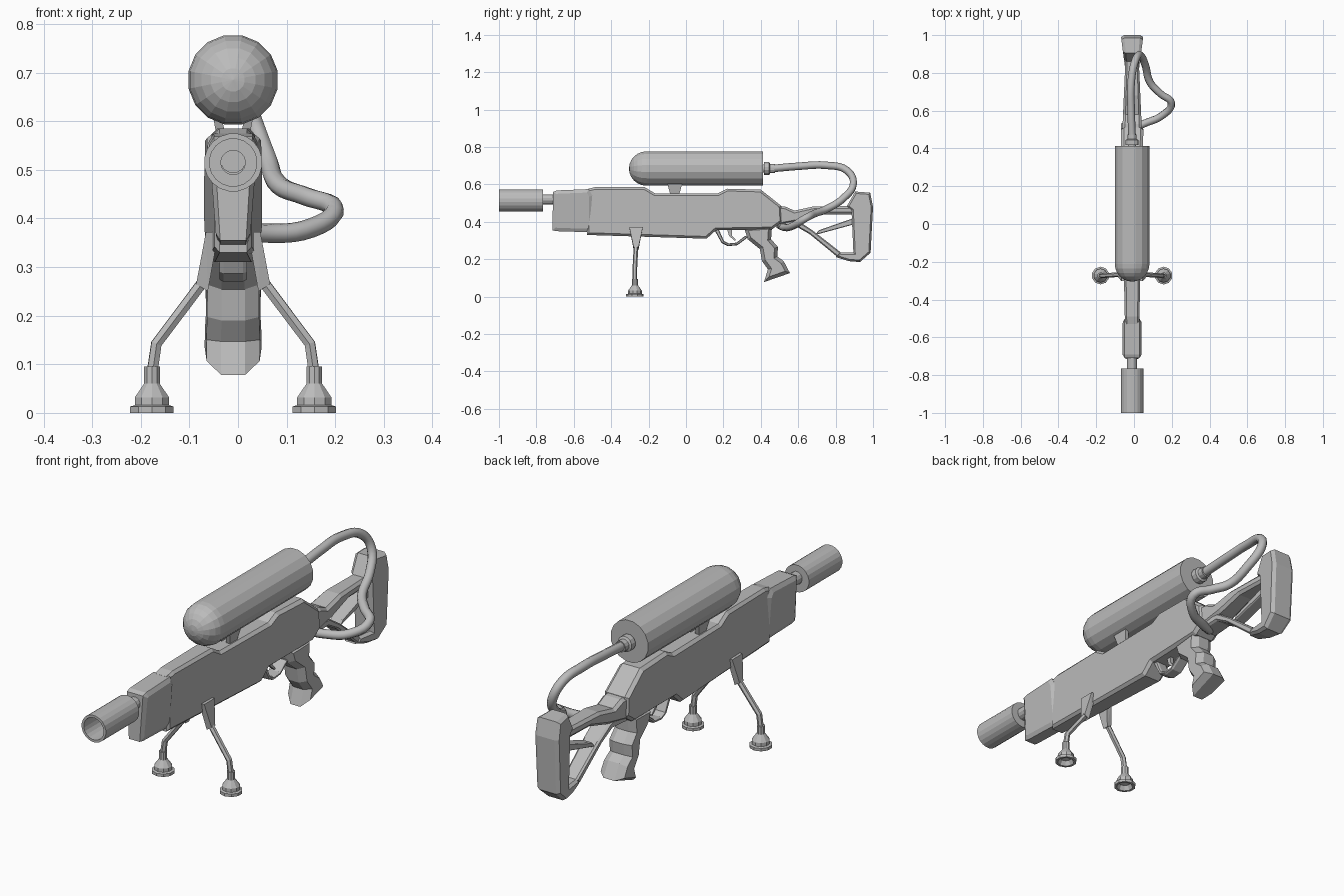
import bpy, bmesh, math
from mathutils import Vector

if "Cube" in bpy.data.objects:
    bpy.data.objects.remove(bpy.data.objects["Cube"])

CX = -0.01  # centre plane of the gun
GREY = bpy.data.materials.new("dark_grey")
GREY.diffuse_color = (0.5, 0.5, 0.5, 1)
GREY.use_nodes = True
GREY.node_tree.nodes["Principled BSDF"].inputs["Base Color"].default_value = GREY.diffuse_color


def finish(name, bm):
    bmesh.ops.remove_doubles(bm, verts=bm.verts, dist=1e-5)
    bmesh.ops.recalc_face_normals(bm, faces=bm.faces)
    me = bpy.data.meshes.new(name)
    bm.to_mesh(me)
    bm.free()
    me.materials.append(GREY)
    ob = bpy.data.objects.new(name, me)
    bpy.context.collection.objects.link(ob)
    return ob


def plate(name, pts, w0, w1=None, t=0.02, d=0.02, low=1.0):
    """Side profile (y, z) given thickness; half width goes w0 -> w1 along y, rims chamfered.
    low narrows the width towards the bottom."""
    w1 = w0 if w1 is None else w1
    bm = bmesh.new()
    rings = [[bm.verts.new((x, y, z)) for y, z in pts] for x in (-(w0 - d), w0 - d)]
    n = len(pts)
    caps = [bm.faces.new(r) for r in rings]
    for i in range(n):
        j = (i + 1) % n
        bm.faces.new((rings[0][i], rings[0][j], rings[1][j], rings[1][i]))
    bmesh.ops.recalc_face_normals(bm, faces=bm.faces)
    if t > 0:
        for c in caps:
            bmesh.ops.inset_region(bm, faces=[c], thickness=t, depth=0, use_even_offset=True)
            s = math.copysign(1, c.verts[0].co.x)
            for v in c.verts:
                v.co.x = s * w0
    ys, zs = [p[0] for p in pts], [p[1] for p in pts]
    for v in bm.verts:
        f = (v.co.y - min(ys)) / (max(ys) - min(ys))
        g = (v.co.z - min(zs)) / (max(zs) - min(zs))
        v.co.x = v.co.x * (w0 + (w1 - w0) * f) / w0 * (low + (1 - low) * g) + CX
    return finish(name, bm)


def lathe(name, prof, n, centre, axis='Y', closed=False):
    """Spin (radius, position) pairs about an axis through centre."""
    bm = bmesh.new()
    rings = []
    for r, p in prof:
        ring = []
        for k in range(n):
            a = 2 * math.pi * (k + 0.5) / n
            u, v = r * math.cos(a), r * math.sin(a)
            co = (u, p, v) if axis == 'Y' else (u, v, p)
            ring.append(bm.verts.new(Vector(co) + Vector(centre)))
        rings.append(ring)
    pairs = list(zip(rings, rings[1:]))
    if closed:
        pairs.append((rings[-1], rings[0]))
    for a, b in pairs:
        for k in range(n):
            j = (k + 1) % n
            bm.faces.new((a[k], a[j], b[j], b[k]))
    if not closed:
        for r in (rings[0], rings[-1]):
            bm.faces.new(r)
    bmesh.ops.dissolve_degenerate(bm, dist=1e-5, edges=bm.edges)
    return finish(name, bm)


def hull(name, pts):
    bm = bmesh.new()
    for p in pts:
        bm.verts.new(p)
    bmesh.ops.convex_hull(bm, input=bm.verts)
    return finish(name, bm)


def tube(name, pts, r, smooth=False, res=1):
    cu = bpy.data.curves.new(name, 'CURVE')
    cu.dimensions = '3D'
    cu.bevel_depth, cu.use_fill_caps = r, True
    cu.bevel_resolution = res
    cu.materials.append(GREY)
    if smooth:
        sp = cu.splines.new('BEZIER')
        sp.bezier_points.add(len(pts) - 1)
        for b, p in zip(sp.bezier_points, pts):
            b.co = p
            b.handle_left_type = b.handle_right_type = 'AUTO'
        sp.resolution_u = 5
    else:
        sp = cu.splines.new('POLY')
        sp.points.add(len(pts) - 1)
        for b, p in zip(sp.points, pts):
            b.co = (*p, 1)
    sp.use_smooth = smooth
    ob = bpy.data.objects.new(name, cu)
    bpy.context.collection.objects.link(ob)
    bpy.ops.object.select_all(action='DESELECT')
    ob.select_set(True)
    bpy.context.view_layer.objects.active = ob
    bpy.ops.object.convert(target='MESH')


# Muzzle shroud (hollow) and barrel
lathe("muzzle_shroud", [(0.06, -1), (0.06, -0.765), (0.025, -0.765), (0.025, -0.785),
                        (0.049, -0.785), (0.049, -1)], 20, (CX, 0, 0.515), closed=True)
lathe("barrel", [(0.027, -0.78), (0.027, -0.6)], 12, (CX, 0, 0.52))

# Fore end and receiver
plate("fore_end", [(-0.715, 0.355), (-0.71, 0.56), (-0.69, 0.568), (-0.52, 0.575),
                   (-0.5, 0.54), (-0.5, 0.36), (-0.53, 0.345), (-0.69, 0.35)],
      0.052, t=0.018, d=0.012, low=0.65)
plate("receiver", [(-0.53, 0.33), (-0.53, 0.575), (-0.49, 0.585), (-0.22, 0.585),
                   (-0.165, 0.552), (0.17, 0.552), (0.22, 0.577), (0.40, 0.572),
                   (0.51, 0.485), (0.515, 0.40), (0.46, 0.36), (0.16, 0.355), (0.11, 0.31)],
      0.038, 0.06, t=0.012, d=0.01)

# Grip, trigger guard and trigger
plate("grip", [(0.31, 0.37), (0.33, 0.307), (0.395, 0.254), (0.406, 0.19), (0.438, 0.147),
               (0.417, 0.078), (0.556, 0.126), (0.522, 0.19), (0.488, 0.215),
               (0.492, 0.265), (0.455, 0.307), (0.46, 0.38)], 0.048, 0.06, t=0.018, d=0.026)
plate("trigger_guard", [(0.15, 0.36), (0.19, 0.287), (0.225, 0.27), (0.275, 0.275), (0.335, 0.32),
                        (0.315, 0.325), (0.27, 0.289), (0.228, 0.285), (0.203, 0.297),
                        (0.175, 0.36)], 0.028, t=0.004, d=0.008)
plate("trigger", [(0.22, 0.36), (0.23, 0.325), (0.262, 0.298), (0.266, 0.304), (0.245, 0.328),
                  (0.245, 0.36)], 0.012, t=0)

# Skeleton stock
plate("stock_upper_bar", [(0.49, 0.485), (0.53, 0.482), (0.58, 0.46), (0.68, 0.482), (0.90, 0.485),
                          (0.90, 0.44), (0.74, 0.44), (0.62, 0.405), (0.49, 0.38)],
      0.052, 0.034, t=0.012, d=0.014)
plate("stock_lower_strut", [(0.49, 0.415), (0.60, 0.405), (0.68, 0.352), (0.83, 0.235),
                            (0.81, 0.212), (0.66, 0.335), (0.59, 0.375), (0.49, 0.37)],
      0.045, 0.034, t=0.006, d=0.01)
plate("stock_brace", [(0.69, 0.33), (0.71, 0.355), (0.91, 0.425), (0.91, 0.39)],
      0.028, t=0.003, d=0.006)
plate("butt_pad", [(0.86, 0.484), (0.905, 0.562), (0.985, 0.556), (1.0, 0.48), (0.987, 0.235),
                   (0.93, 0.185), (0.87, 0.19), (0.80, 0.212), (0.82, 0.237), (0.895, 0.235),
                   (0.885, 0.46)], 0.034, 0.06, t=0.01, d=0.01)

# Gas tank with domed front, valve and hose
R = 0.0935
dome = [(max(R * math.sin(a), 1e-7), -0.305 + R * (1 - math.cos(a)))
        for a in [math.pi / 2 * i / 6 for i in range(7)]]
lathe("gas_tank", dome + [(R, 0.412)], 16, (CX, 0, 0.685))
lathe("tank_valve", [(0.022, 0.40), (0.022, 0.418), (0.035, 0.418), (0.035, 0.445),
                     (0.025, 0.45), (0.025, 0.475)], 12, (CX, 0, 0.685))
tube("hose", [(-.01, .46, .685), (-.015, .6, .697), (-.015, .75, .702), (.005, .86, .675),
              (.03, .895, .605), (.06, .84, .525), (.085, .75, .468), (.14, .69, .445),
              (.198, .64, .42), (.15, .575, .38), (.05, .53, .37), (-.01, .50, .38)],
     0.02, smooth=True, res=2)

# Tank saddle: two splayed brackets
for s, side in ((-1, "left"), (1, "right")):
    hull("tank_bracket_" + side,
         [(CX + s * x, -0.06 + y * h, z) for x, h, z in
          ((0.008, 0.022, 0.54), (0.028, 0.022, 0.54), (0.025, 0.042, 0.612), (0.042, 0.042, 0.612))
          for y in (-1, 1)])

# Bipod: hinge block, bent leg and cupped foot on each side
for s, side in ((-1, "left"), (1, "right")):
    hull("bipod_hinge_" + side,
         [(CX + s * x, -0.267 + y * h, z) for x, h, z in
          ((0.03, 0.036, 0.372), (0.056, 0.036, 0.372), (0.038, 0.028, 0.33),
           (0.052, 0.013, 0.25), (0.076, 0.013, 0.265)) for y in (-1, 1)])
    tube("bipod_leg_" + side, [(CX + s * 0.058, -0.267, 0.275), (CX + s * 0.158, -0.274, 0.142),
                               (CX + s * 0.167, -0.274, 0.08)], 0.0125)
    lathe("bipod_foot_" + side,
          [(1e-7, 0.095), (0.017, 0.095), (0.017, 0.06), (0.037, 0.032), (0.037, 0.016),
           (0.047, 0.013), (0.047, 0), (0.036, 0), (0.025, 0.02), (1e-7, 0.025)],
          10, (CX + s * 0.167, -0.273, 0), axis='Z')
